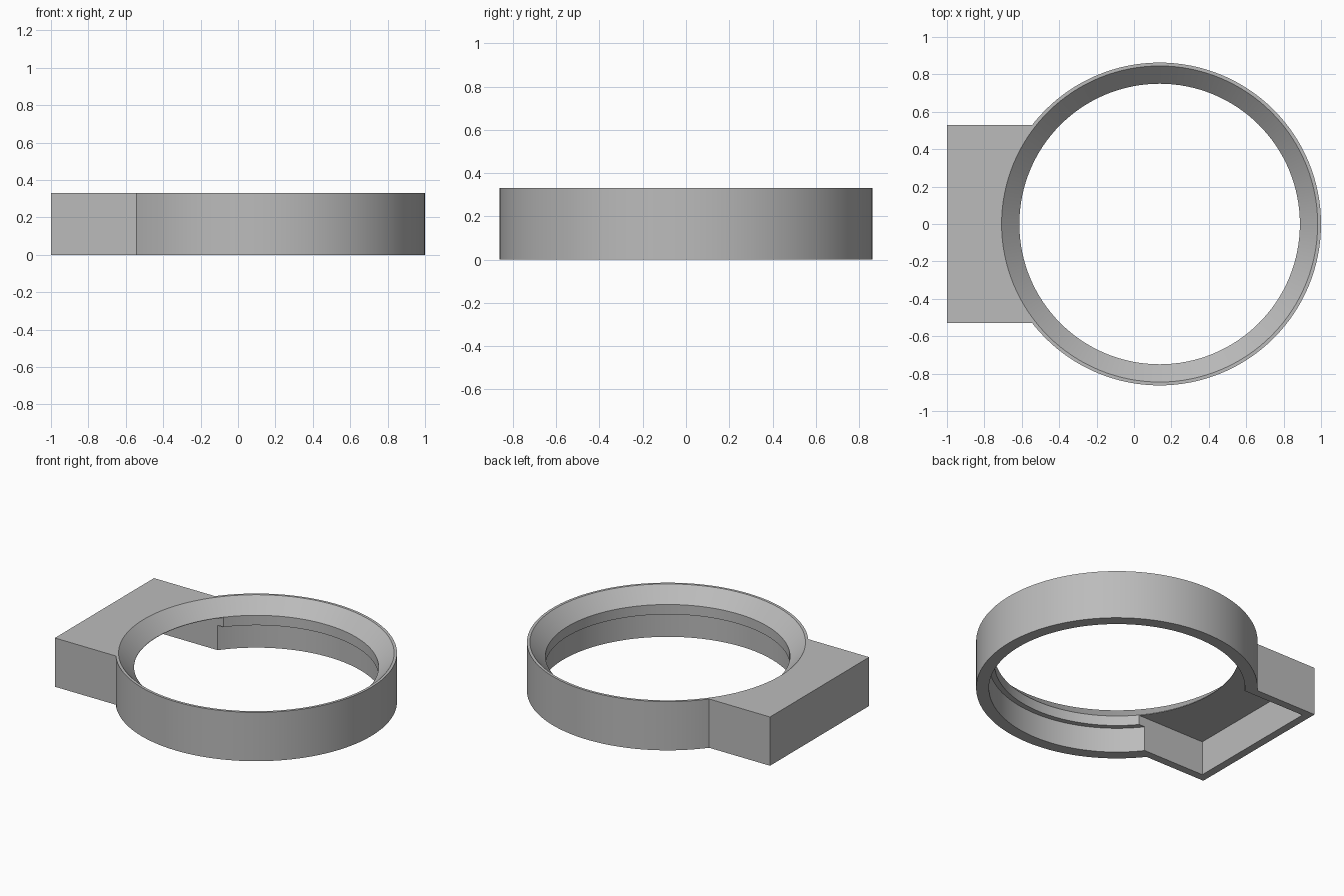
import bpy, bmesh, math

cube = bpy.data.objects.get("Cube")
if cube:
    bpy.data.objects.remove(cube, do_unlink=True)

SEGMENTS = 128
CENTRE_X, RADIUS, HEIGHT = 0.137, 0.863, 0.33
HALF_WIDTH, WALL = 0.53, 0.053
LIP_TOP = 0.235

grey = bpy.data.materials.new("plain grey")
grey.use_nodes = True
colour = (0.5, 0.5, 0.5, 1)
grey.diffuse_color = colour
grey.node_tree.nodes["Principled BSDF"].inputs["Base Color"].default_value = colour


def add_object(name, bm):
    bmesh.ops.recalc_face_normals(bm, faces=bm.faces)
    mesh = bpy.data.meshes.new(name)
    bm.to_mesh(mesh)
    bm.free()
    mesh.materials.append(grey)
    obj = bpy.data.objects.new(name, mesh)
    bpy.context.collection.objects.link(obj)
    return obj


def turned(name, profile):
    """Closed solid of revolution from (radius, height) pairs."""
    bm = bmesh.new()
    rings = []
    for r, z in profile:
        rings.append([bm.verts.new((CENTRE_X + r * math.cos(a), r * math.sin(a), z))
                      for a in (math.tau * i / SEGMENTS for i in range(SEGMENTS))])
    for low, high in zip(rings, rings[1:]):
        for i in range(SEGMENTS):
            j = (i + 1) % SEGMENTS
            bm.faces.new((low[i], low[j], high[j], high[i]))
    bm.faces.new(rings[0])
    bm.faces.new(rings[-1])
    return add_object(name, bm)


def block(name, x0, x1, half_y, z0, z1):
    bm = bmesh.new()
    bmesh.ops.create_cube(bm, size=1)
    for v in bm.verts:
        v.co = ((x0 + x1) / 2 + v.co.x * (x1 - x0), v.co.y * 2 * half_y,
                (z0 + z1) / 2 + v.co.z * (z1 - z0))
    return add_object(name, bm)


def combine(target, tool, operation):
    mod = target.modifiers.new(tool.name, "BOOLEAN")
    mod.operation, mod.solver, mod.object = operation, "EXACT", tool
    bpy.context.view_layer.objects.active = target
    bpy.ops.object.modifier_apply(modifier=mod.name)
    bpy.data.objects.remove(tool, do_unlink=True)


# Round collar joined to the side box
housing = turned("ring_housing", [(RADIUS, 0), (RADIUS, HEIGHT)])
combine(housing, block("side_box", -1, -0.5, HALF_WIDTH, 0, HEIGHT), "UNION")

# Stepped bore: wide recess, narrow lip, then a flared 45 degree mouth
bore = turned("bore", [(0.785, -0.1), (0.785, 0.168), (0.75, 0.168),
                       (0.75, LIP_TOP), (0.945, LIP_TOP + 0.195)])
combine(housing, bore, "DIFFERENCE")

# Hollow under the box, open to the bore and to the bottom
hollow = block("box_hollow", -1 + WALL, -0.3, HALF_WIDTH - WALL, -0.1, LIP_TOP - 0.003)
combine(housing, hollow, "DIFFERENCE")

bpy.ops.object.select_all(action="DESELECT")
housing.select_set(True)
bpy.context.view_layer.objects.active = housing
bpy.ops.object.shade_smooth_by_angle(angle=math.radians(30))
